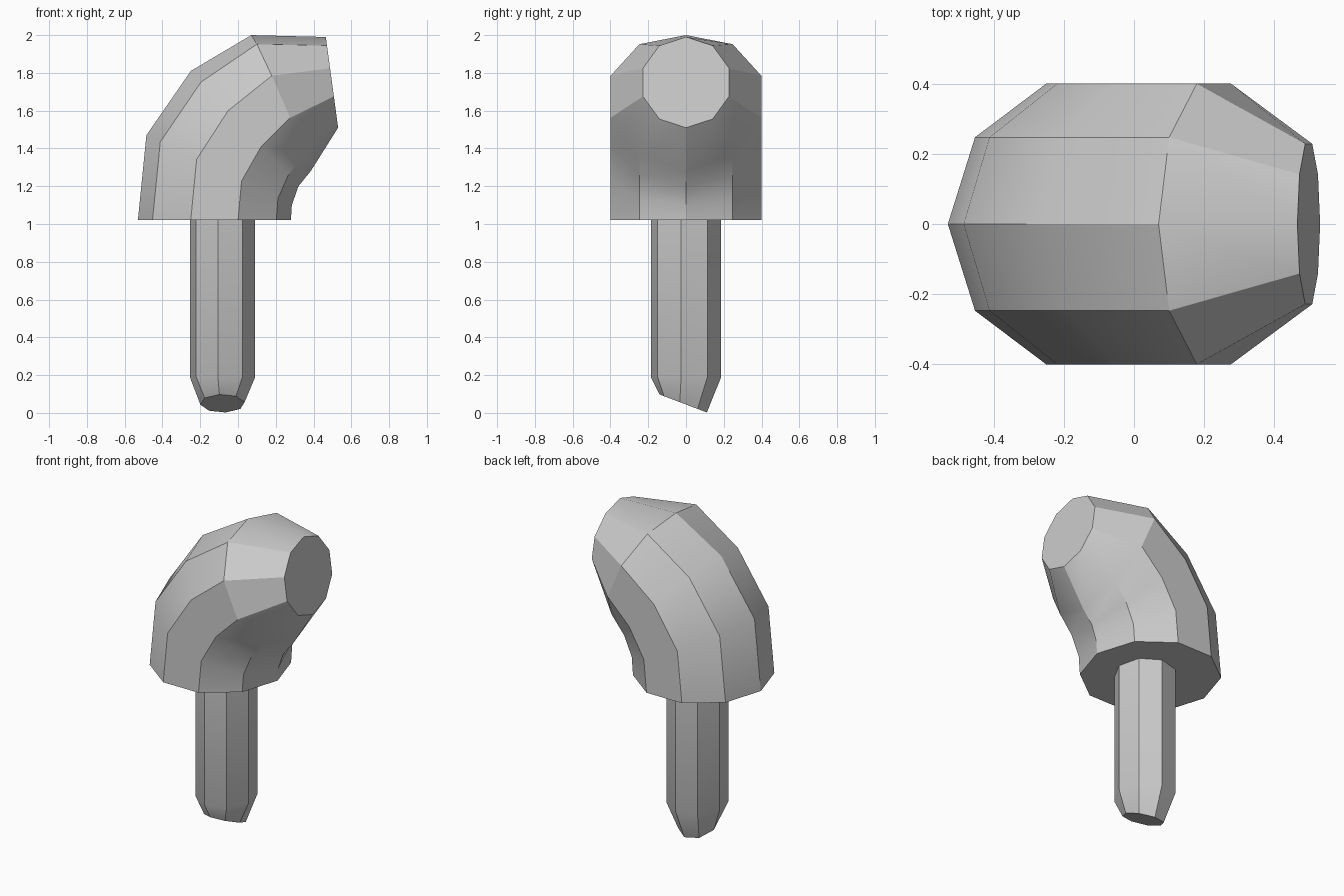
import bpy, bmesh
from math import sin, cos, radians, tau

if "Cube" in bpy.data.objects:
    bpy.data.objects.remove(bpy.data.objects["Cube"], do_unlink=True)

grey = bpy.data.materials.new("plain grey")
grey.use_nodes = True
grey.diffuse_color = (0.6, 0.6, 0.6, 1)
grey.node_tree.nodes["Principled BSDF"].inputs["Base Color"].default_value = (0.6, 0.6, 0.6, 1)


def loft(name, rings):
    """Skin a list of equal-length point rings and cap both ends."""
    bm = bmesh.new()
    loops = [[bm.verts.new(p) for p in ring] for ring in rings]
    n = len(loops[0])
    for a, b in zip(loops, loops[1:]):
        for i in range(n):
            j = (i + 1) % n
            bm.faces.new((a[i], a[j], b[j], b[i]))
    bm.faces.new(loops[0][::-1])
    bm.faces.new(loops[-1])
    bmesh.ops.recalc_face_normals(bm, faces=bm.faces)
    mesh = bpy.data.meshes.new(name)
    bm.to_mesh(mesh)
    bm.free()
    mesh.materials.append(grey)
    obj = bpy.data.objects.new(name, mesh)
    bpy.context.collection.objects.link(obj)
    bpy.ops.object.select_all(action="DESELECT")
    obj.select_set(True)
    bpy.context.view_layer.objects.active = obj
    bpy.ops.object.shade_smooth_by_angle(angle=radians(30))


def bend_ring(outer, inner, width, lift=0, sides=10):
    """Tilted ring between an outer and an inner (x, z) point."""
    ring = []
    for i in range(sides):
        a = tau * i / sides
        t = (1 + cos(a)) / 2
        x = outer[0] + (inner[0] - outer[0]) * t
        z = outer[1] + (inner[1] - outer[1]) * t + lift * abs(sin(a))
        ring.append((x, width * sin(a), z))
    return ring


# Bent head: flat base, curving over to a narrow round end
loft("bent_head", [
    bend_ring((-0.53, 1.02), (0.28, 1.02), 0.42),
    bend_ring((-0.485, 1.47), (0.285, 1.10), 0.42),
    bend_ring((-0.25, 1.81), (0.32, 1.20), 0.42),
    bend_ring((0.07, 2.0), (0.385, 1.28), 0.42, lift=0.035),
    bend_ring((0.465, 1.99), (0.53, 1.51), 0.24),
])


def stem_ring(radius, z, y=0, slope=0, sides=8):
    """Slightly oval ring, optionally sloping along y."""
    ring = []
    for i in range(sides):
        a = tau * i / sides - radians(98)
        dy = radius * sin(a)
        ring.append((-0.082 + 0.93 * radius * cos(a), y + dy, z + slope * dy))
    return ring


# Straight stem with a tapered, slanted foot
loft("stem", [
    stem_ring(0.127, 0.05, -0.015, -0.38),
    stem_ring(0.188, 0.19),
    stem_ring(0.188, 1.06),
])
